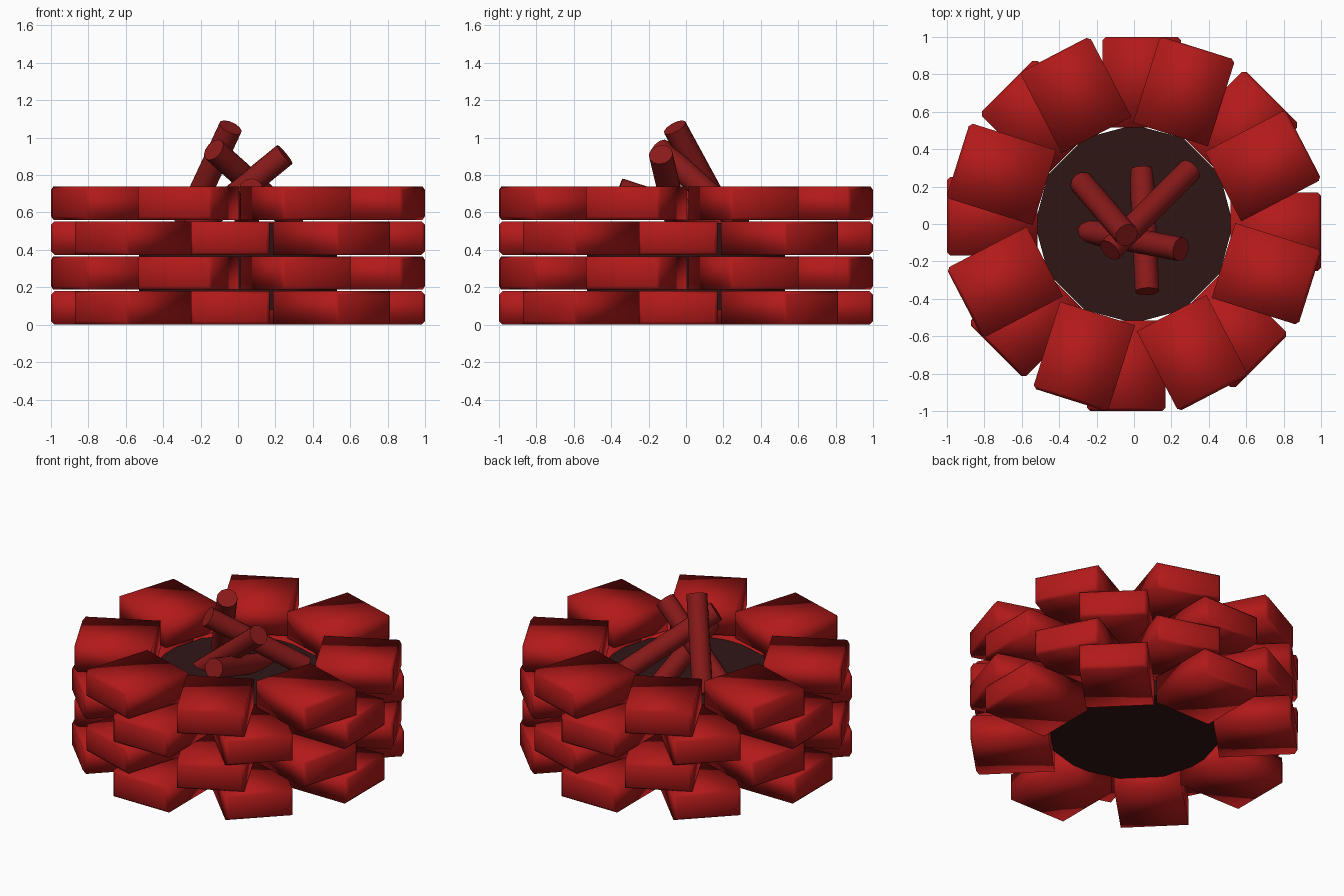
import bpy, bmesh, math
from mathutils import Vector, Matrix

if "Cube" in bpy.data.objects:
    bpy.data.objects.remove(bpy.data.objects["Cube"])


def material(name, color):
    m = bpy.data.materials.new(name)
    m.diffuse_color = (*color, 1)
    m.use_nodes = True
    m.node_tree.nodes["Principled BSDF"].inputs["Base Color"].default_value = m.diffuse_color
    return m


BRICK = material("brick_red", (0.45, 0.01, 0.01))
WOOD = material("log_red", (0.25, 0.01, 0.01))
ASH = material("ash_dark", (0.03, 0.008, 0.008))


def finish(bm, name, mat, smooth=True):
    bmesh.ops.recalc_face_normals(bm, faces=bm.faces)
    for f in bm.faces:
        f.smooth = smooth
    me = bpy.data.meshes.new(name)
    bm.to_mesh(me)
    bm.free()
    me.materials.append(mat)
    ob = bpy.data.objects.new(name, me)
    bpy.context.collection.objects.link(ob)
    return ob


# Brick: inner face at x=0.515, bevelled outer face at x=1
def brick_mesh():
    bm = bmesh.new()
    bmesh.ops.create_cube(bm, size=1)
    bmesh.ops.scale(bm, vec=(0.485, 0.42, 0.179), verts=bm.verts)
    bmesh.ops.translate(bm, vec=(0.7575, -0.042, 0.0895), verts=bm.verts)
    outer = [e for e in bm.edges if all(v.co.x > 0.9 for v in e.verts)]
    bmesh.ops.bevel(bm, geom=outer, offset=0.018, segments=1, affect='EDGES')
    return finish(bm, "brick", BRICK)


# Four staggered courses of eight bricks
first = brick_mesh()
mesh = first.data
bpy.data.objects.remove(first)
for row in range(4):
    for k in range(8):
        ob = bpy.data.objects.new(f"brick_{row + 1}_{k + 1}", mesh)
        bpy.context.collection.objects.link(ob)
        ob.location.z = row * 0.187
        ob.rotation_euler.z = math.radians(45 * k + (27.5 if row % 2 else 0))


def cylinder(name, p0, p1, r, sides, mat):
    a, b = Vector(p0), Vector(p1)
    rot = (b - a).to_track_quat('Z', 'Y').to_matrix().to_4x4()
    bm = bmesh.new()
    bmesh.ops.create_cone(bm, cap_ends=True, segments=sides, radius1=r, radius2=r,
                          depth=(b - a).length,
                          matrix=Matrix.Translation((a + b) / 2) @ rot)
    ob = finish(bm, name, mat)
    bpy.context.view_layer.objects.active = ob
    ob.select_set(True)
    bpy.ops.object.shade_smooth_by_angle(angle=math.radians(40))
    ob.select_set(False)
    return ob


# Ash bed filling the pit
cylinder("ash_bed", (0, 0, 0.08), (0, 0, 0.545), 0.53, 12, ASH)

# Leaning logs: (base, top)
logs = [
    ((-0.28, 0.22, 0.54), (-0.04, -0.06, 1.055)),
    ((-0.29, -0.03, 0.47), (0.25, -0.135, 0.91)),
    ((0.30, 0.29, 0.55), (-0.13, -0.14, 0.935)),
    ((0.04, 0.29, 0.51), (0.07, -0.36, 0.72)),
]
for i, (base, top) in enumerate(logs):
    cylinder(f"log_{i + 1}", base, top, 0.065, 12, WOOD)
